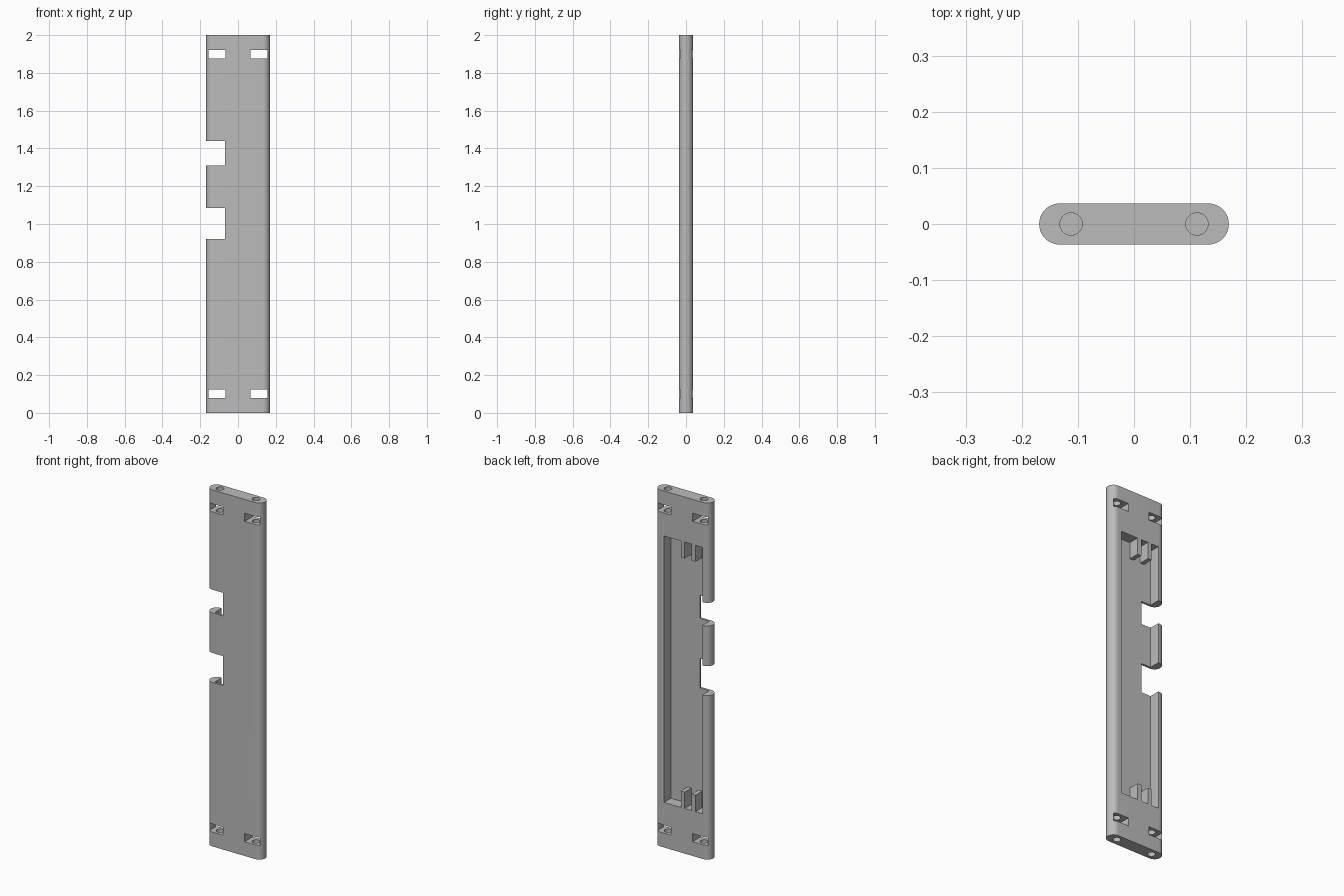
import bpy, bmesh, math
from mathutils import Vector

cube = bpy.data.objects.get("Cube")
if cube:
    bpy.data.objects.remove(cube, do_unlink=True)

HEIGHT, HALF_W, RADIUS = 2.0, 0.169, 0.0365
HOLE_X, HOLE_R, HOLE_DEPTH = 0.112, 0.02, 0.17

grey = bpy.data.materials.new("plain_grey")
grey.use_nodes = True
grey.diffuse_color = (0.5, 0.5, 0.5, 1)
grey.node_tree.nodes["Principled BSDF"].inputs["Base Color"].default_value = (0.5, 0.5, 0.5, 1)


def prism(name, points, direction):
    """Extrude a closed outline into a solid."""
    bm = bmesh.new()
    face = bm.faces.new([bm.verts.new(p) for p in points])
    grown = bmesh.ops.extrude_face_region(bm, geom=[face])
    moved = [v for v in grown["geom"] if isinstance(v, bmesh.types.BMVert)]
    bmesh.ops.translate(bm, verts=moved, vec=Vector(direction))
    bmesh.ops.recalc_face_normals(bm, faces=bm.faces)
    mesh = bpy.data.meshes.new(name)
    bm.to_mesh(mesh)
    bm.free()
    mesh.materials.append(grey)
    obj = bpy.data.objects.new(name, mesh)
    bpy.context.collection.objects.link(obj)
    return obj


def arc(cx, radius, start, end, steps):
    angles = [start + (end - start) * i / steps for i in range(steps + 1)]
    return [(cx + radius * math.cos(a), radius * math.sin(a)) for a in angles]


def cut(cutter):
    """Subtract a helper solid from the panel, then discard it."""
    cutter.hide_render = True
    mod = panel.modifiers.new("cut", "BOOLEAN")
    mod.operation = "DIFFERENCE"
    mod.solver = "EXACT"
    mod.object = cutter
    bpy.context.view_layer.objects.active = panel
    bpy.ops.object.modifier_apply(modifier=mod.name)
    bpy.data.objects.remove(cutter, do_unlink=True)


def cut_window(x0, x1, z0, z1):
    """Rectangular opening through the full thickness."""
    corners = [(x0, z0), (x1, z0), (x1, z1), (x0, z1)]
    cut(prism("window_cutter", [(x, -0.1, z) for x, z in corners], (0, 0.2, 0)))


# Panel body: a tall bar with fully rounded sides
cx = HALF_W - RADIUS
outline = (arc(cx, RADIUS, -math.pi / 2, math.pi / 2, 24)
           + arc(-cx, RADIUS, math.pi / 2, 3 * math.pi / 2, 24))
panel = prism("panel", [(x, y, 0) for x, y in outline], (0, 0, HEIGHT))

# Rear recess, whose outline leaves two locating ribs at each end
left, right, low, high = 0.11, -0.127, 0.253, 1.747
rib_length = 0.092
ribs = [(0.007, -0.017), (-0.06, -0.084)]


def comb(z, tip):
    edge = [(left, z)]
    for a, b in ribs:
        edge += [(a, z), (a, tip), (b, tip), (b, z)]
    return edge + [(right, z)]


recess = comb(high, high - rib_length) + comb(low, low + rib_length)[::-1]
cut(prism("recess_cutter", [(x, -0.024, z) for x, z in recess], (0, 0.1, 0)))

# Two notches in one edge
for z0, z1 in [(0.92, 1.085), (1.31, 1.44)]:
    cut_window(-0.25, -0.069, z0, z1)

# Nut slots and screw holes in the four corners
for side in (-1, 1):
    for z0, z1 in [(0.08, 0.125), (1.877, 1.922)]:
        x0, x1 = sorted((side * 0.067, side * 0.156))
        cut_window(x0, x1, z0, z1)
    circle = arc(side * HOLE_X, HOLE_R, 0, 2 * math.pi, 32)[:-1]
    for z in (-0.05, HEIGHT - HOLE_DEPTH):
        cut(prism("hole_cutter", [(x, y, z) for x, y in circle], (0, 0, HOLE_DEPTH + 0.05)))

# Smooth the rounded sides and keep the edges crisp
bpy.ops.object.select_all(action="DESELECT")
panel.select_set(True)
bpy.context.view_layer.objects.active = panel
bpy.ops.object.shade_smooth_by_angle(angle=math.radians(30))
